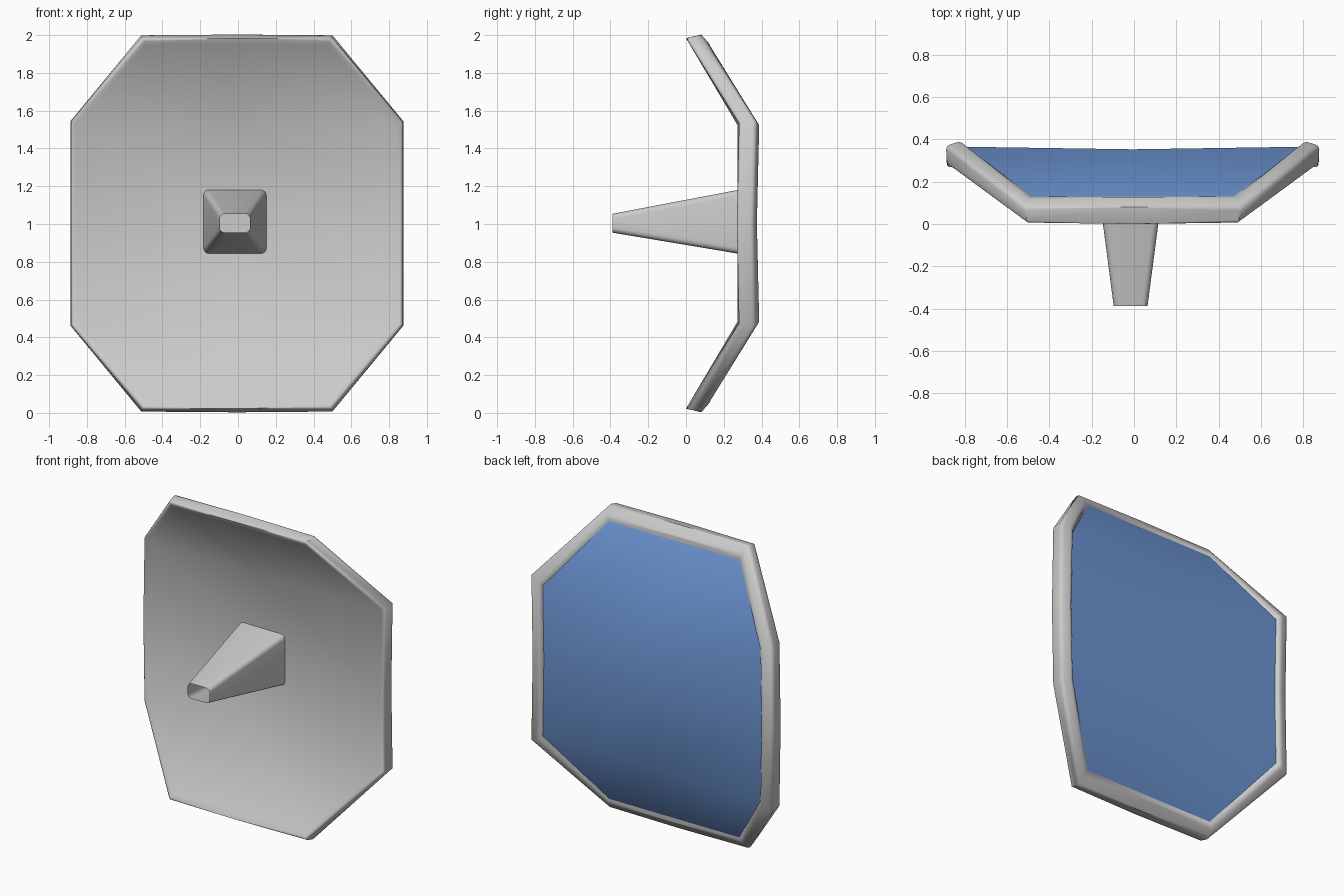
import bpy, bmesh, math
from mathutils import Vector

cube = bpy.data.objects.get("Cube")
if cube:
    bpy.data.objects.remove(cube, do_unlink=True)

CZ = 1.0      # height of the dish centre
SAG = 0.012   # how far the middle of the dish comes forward


def material(name, colour):
    mat = bpy.data.materials.new(name)
    mat.use_nodes = True
    mat.diffuse_color = colour
    mat.node_tree.nodes["Principled BSDF"].inputs["Base Color"].default_value = colour
    return mat


grey = material("light grey", (0.6, 0.6, 0.6, 1))
blue = material("blue", (0.15, 0.3, 0.65, 1))


def finish(bm, name, mat, angle):
    mesh = bpy.data.meshes.new(name)
    bm.to_mesh(mesh)
    bm.free()
    mesh.materials.append(mat)
    obj = bpy.data.objects.new(name, mesh)
    bpy.context.collection.objects.link(obj)
    bpy.ops.object.select_all(action="DESELECT")
    obj.select_set(True)
    bpy.context.view_layer.objects.active = obj
    bpy.ops.object.shade_smooth_by_angle(angle=math.radians(angle))
    return obj


def ring(bm, end, side):
    """Bent octagon with middle points, from its end corner and side corner."""
    (ax, ay, az), (bx, by, bz) = end, side
    top = [(-ax, ay, az), (0, ay, az), (ax, ay, az)]
    right = [(bx, by, bz), (bx, by - SAG, 0), (bx, by, -bz)]
    bottom = [(x, y, -z) for x, y, z in reversed(top)]
    left = [(-x, y, z) for x, y, z in reversed(right)]
    shift = Vector((-0.006, 0, CZ + 0.003))
    return [bm.verts.new(Vector(p) + shift) for p in top + right + bottom + left]


def fill(bm, r):
    """Close a ring with rows of quads."""
    mids = [bm.verts.new((-0.006, r[i].co.y - SAG * (i != 4), r[i].co.z)) for i in (3, 4, 5)]
    rows = [(r[0], r[1], r[2]), (r[11], mids[0], r[3]), (r[10], mids[1], r[4]),
            (r[9], mids[2], r[5]), (r[8], r[7], r[6])]
    for upper, lower in zip(rows, rows[1:]):
        for i in range(2):
            bm.faces.new((upper[i], upper[i + 1], lower[i + 1], lower[i]))


def bridge(bm, a, b):
    n = len(a)
    for i in range(n):
        bm.faces.new((a[i], a[(i + 1) % n], b[(i + 1) % n], b[i]))


# Dish front and raised rim
PANEL = ((0.475, 0.13, 0.915), (0.795, 0.365, 0.495))
PROFILE = [
    ((0.485, 0.021, 0.945), (0.845, 0.285, 0.52)),   # front face
    ((0.500, 0.000, 0.980), (0.878, 0.277, 0.537)),  # front edge
    ((0.508, 0.080, 1.000), (0.882, 0.370, 0.543)),  # outer back edge
    ((0.490, 0.128, 0.945), (0.810, 0.392, 0.515)),  # back ridge
    PANEL,
]
bm = bmesh.new()
rings = [ring(bm, *p) for p in PROFILE]
for a, b in zip(rings, rings[1:]):
    bridge(bm, a, b)
fill(bm, rings[0])
round_edges = []
for r in rings[1:4]:
    round_edges += [bm.edges.get((r[i], r[i - 1])) for i in range(len(r))]
bmesh.ops.bevel(bm, geom=round_edges, offset=0.018, segments=3, profile=0.5, affect="EDGES")
bmesh.ops.recalc_face_normals(bm, faces=bm.faces)
if min(bm.faces, key=lambda f: (f.calc_center_median() - Vector((0, 0.27, CZ))).length).normal.y > 0:
    bmesh.ops.reverse_faces(bm, faces=bm.faces)
finish(bm, "dish_and_rim", grey, 50)

# Coloured back panel, set inside the rim
bm = bmesh.new()
fill(bm, ring(bm, *PANEL))
bmesh.ops.recalc_face_normals(bm, faces=bm.faces)
if sum(f.normal.y for f in bm.faces) < 0:
    bmesh.ops.reverse_faces(bm, faces=bm.faces)
finish(bm, "back_panel", blue, 50)


# Hollow tapered feed horn
def rounded_rect(bm, y, cz, half_w, half_h, radius):
    verts = []
    for k, (sx, sz) in enumerate([(1, 1), (-1, 1), (-1, -1), (1, -1)]):
        for step in range(5):
            t = math.radians(90 * k + 22.5 * step)
            verts.append(bm.verts.new((-0.016 + sx * (half_w - radius) + radius * math.cos(t), y,
                                       cz + sz * (half_h - radius) + radius * math.sin(t))))
    return verts


bm = bmesh.new()
base = rounded_rect(bm, 0.3, CZ + 0.012, 0.17, 0.173, 0.03)
tip = rounded_rect(bm, -0.388, CZ + 0.004, 0.08, 0.05, 0.028)
bridge(bm, base, tip)
bmesh.ops.recalc_face_normals(bm, faces=bm.faces)
if max(bm.faces, key=lambda f: f.calc_center_median().z).normal.z < 0:
    bmesh.ops.reverse_faces(bm, faces=bm.faces)
finish(bm, "feed_horn", grey, 50)
